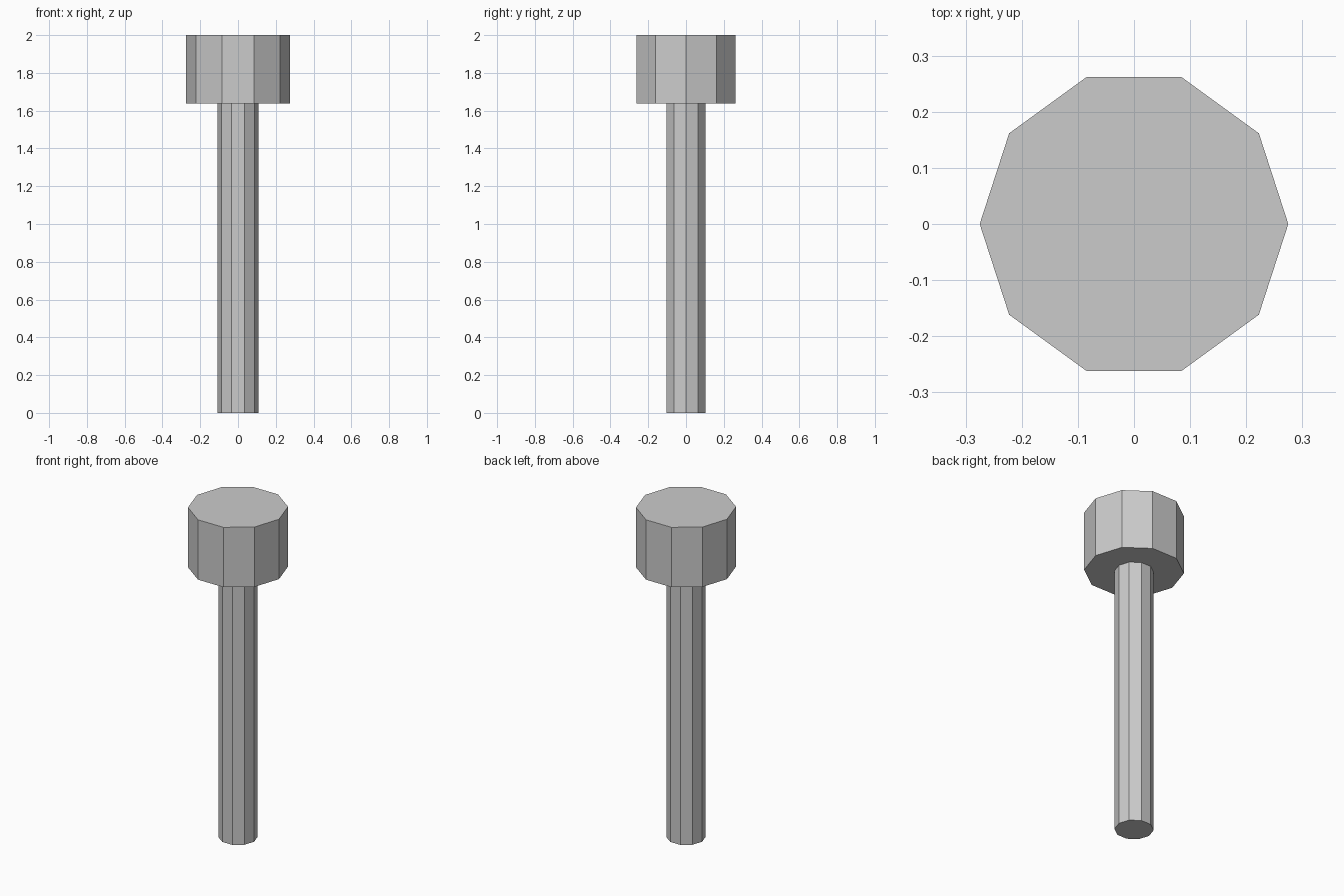
import bpy
import math

if "Cube" in bpy.data.objects:
    bpy.data.objects.remove(bpy.data.objects["Cube"])

SIDES = 10


def prism(name, radius, z0, z1):
    """Upright ten-sided prism with corners on the x axis."""
    bpy.ops.mesh.primitive_cylinder_add(
        vertices=SIDES, radius=radius, depth=z1 - z0,
        location=(0, 0, (z0 + z1) / 2), rotation=(0, 0, math.pi / 2))
    obj = bpy.context.object
    obj.name = name
    bpy.ops.object.transform_apply(location=False, rotation=True, scale=False)
    return obj


# Long thin shaft, seated slightly into the head
prism("shaft", 0.108, 0.0, 1.65)

# Wide head
prism("head", 0.275, 1.637, 2.0)
